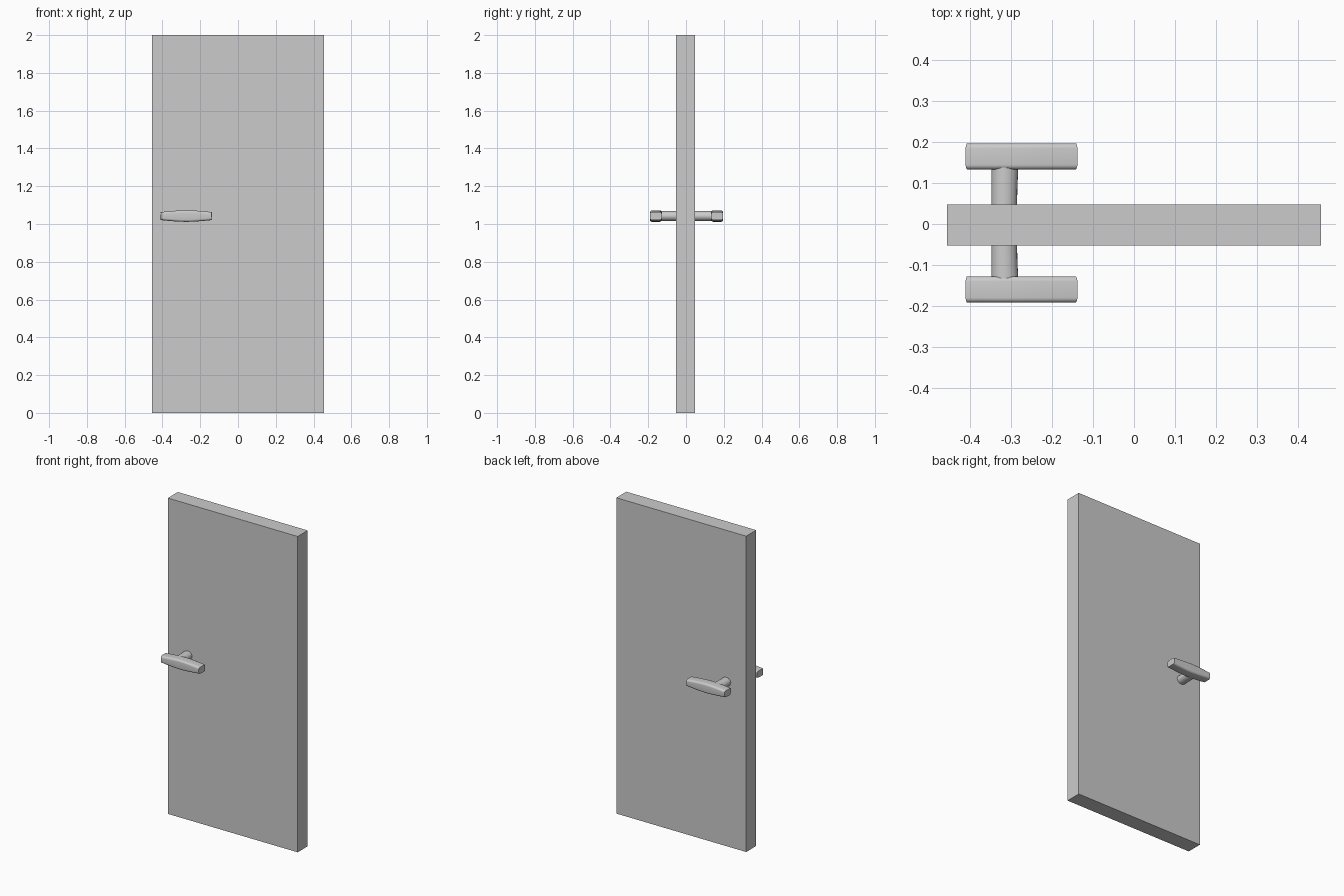
import bpy, bmesh, math

if "Cube" in bpy.data.objects:
    bpy.data.objects.remove(bpy.data.objects["Cube"])

ZC = 1.042          # handle height
YOFF = 0.0025       # handles sit slightly off the panel centre


def make_object(name, bm, smooth=True):
    bmesh.ops.recalc_face_normals(bm, faces=bm.faces)
    me = bpy.data.meshes.new(name)
    bm.to_mesh(me)
    bm.free()
    ob = bpy.data.objects.new(name, me)
    bpy.context.collection.objects.link(ob)
    if smooth:
        bpy.ops.object.select_all(action='DESELECT')
        ob.select_set(True)
        bpy.context.view_layer.objects.active = ob
        bpy.ops.object.shade_smooth_by_angle(angle=math.radians(35))
    return ob


def loft(name, rings):
    bm = bmesh.new()
    loops = [[bm.verts.new(p) for p in ring] for ring in rings]
    n = len(loops[0])
    for a, b in zip(loops, loops[1:]):
        for i in range(n):
            j = (i + 1) % n
            bm.faces.new((a[i], a[j], b[j], b[i]))
    bm.faces.new(loops[0][::-1])
    bm.faces.new(loops[-1])
    return make_object(name, bm)


def rounded_rect(hy, hz, r, steps=5):
    pts = []
    for k, (sy, sz) in enumerate(((1, 1), (-1, 1), (-1, -1), (1, -1))):
        for s in range(steps + 1):
            a = math.radians(90 * k + 90 * s / steps)
            pts.append((sy * (hy - r) + r * math.cos(a), sz * (hz - r) + r * math.sin(a)))
    return pts


# Door panel
bm = bmesh.new()
bmesh.ops.create_cube(bm, size=1)
for v in bm.verts:
    v.co = (v.co.x * 0.91, v.co.y * 0.1 - 0.0025, v.co.z * 2 + 1)
make_object("door_panel", bm, smooth=False)


def handle(side, label):
    # Grip: rounded bar, thickest in the middle, gently bowed ends
    cx, half, hy = -0.274, 0.139, 0.032
    cy = side * 0.162 + YOFF
    rings = []
    for t in (-1, -0.8, -0.6, -0.4, -0.2, 0, 0.2, 0.4, 0.6, 0.8, 1):
        hz = 0.021 + 0.0095 * (1 - abs(t) ** 1.6)
        ring = []
        for y, z in rounded_rect(hy, hz, 0.012):
            x = cx + t * half - t * 0.006 * (y / hy) ** 2
            ring.append((x, cy + y, ZC + z))
        rings.append(ring)
    loft(label + "_grip", rings)

    # Stem: oval post from the panel to the grip
    rings = []
    for y, rx in ((0.03, 0.031), (0.09, 0.0315), (0.15, 0.033)):
        rings.append([(-0.347 + rx + rx * math.cos(a), side * y, ZC + 0.027 * math.sin(a))
                      for a in (2 * math.pi * i / 24 for i in range(24))])
    loft(label + "_stem", rings)


handle(-1, "front_handle")
handle(1, "back_handle")
